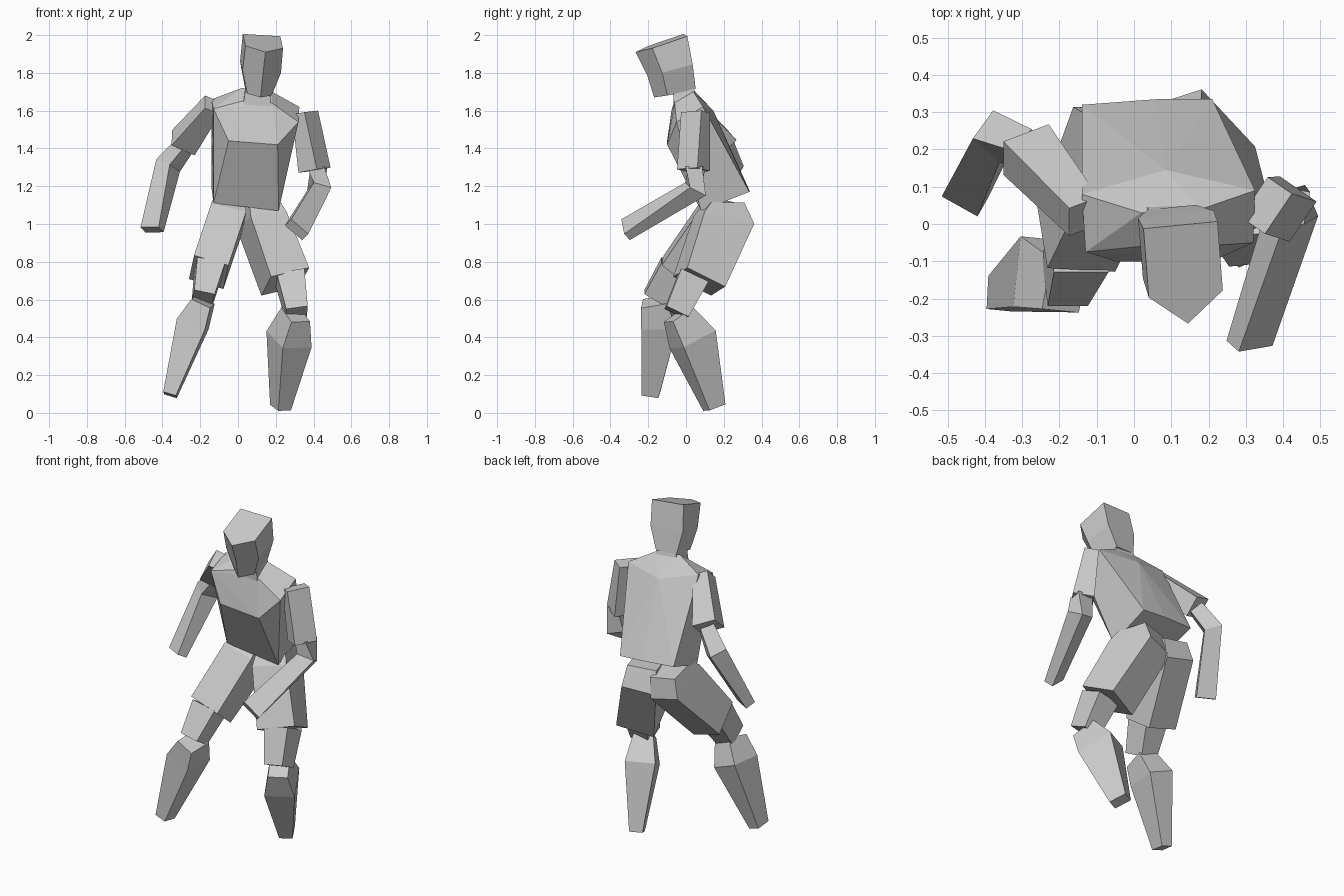
import bpy
import bmesh
from mathutils import Vector

cube = bpy.data.objects.get("Cube")
if cube:
    bpy.data.objects.remove(cube, do_unlink=True)

# One plain grey for the whole figure
grey = bpy.data.materials.new("plain_grey")
grey.use_nodes = True
colour = (0.6, 0.6, 0.6, 1)
grey.diffuse_color = colour
grey.node_tree.nodes["Principled BSDF"].inputs["Base Color"].default_value = colour

BOX = [(-.5, -.5), (.5, -.5), (.5, .5), (-.5, .5)]
SKULL = [(-.5, -.5), (.5, -.5), (.5, .2), (0, .5), (-.5, .2)]


def finish(name, bm):
    """Turn a bmesh into a flat shaded object."""
    bmesh.ops.recalc_face_normals(bm, faces=bm.faces[:])
    mesh = bpy.data.meshes.new(name)
    bm.to_mesh(mesh)
    bm.free()
    mesh.materials.append(grey)
    part = bpy.data.objects.new(name, mesh)
    bpy.context.collection.objects.link(part)
    return part


def limb(name, facing, *sections, profile=BOX):
    """Loft a profile along a bone; a section is x, y, z, width, depth."""
    bm = bmesh.new()
    centres = [Vector(section[:3]) for section in sections]
    steps = [(b - a).normalized() for a, b in zip(centres, centres[1:])]
    rings = []
    for i, (centre, section) in enumerate(zip(centres, sections)):
        before = steps[max(i - 1, 0)]
        after = steps[min(i, len(steps) - 1)]
        along = (before + after).normalized()
        front = Vector(facing)
        front = (front - along * front.dot(along)).normalized()
        side = along.cross(front)
        width, depth = section[3:]
        rings.append([bm.verts.new(centre + side * (u * width) + front * (v * depth))
                      for u, v in profile])
    for upper, lower in zip(rings, rings[1:]):
        for i in range(len(profile)):
            j = (i + 1) % len(profile)
            bm.faces.new((upper[i], upper[j], lower[j], lower[i]))
    bm.faces.new(rings[0])
    bm.faces.new(rings[-1])
    return finish(name, bm)


def hull(name, *outlines):
    """Wrap a faceted solid around a few outlines."""
    bm = bmesh.new()
    for outline in outlines:
        for point in outline:
            bm.verts.new(point)
    result = bmesh.ops.convex_hull(bm, input=bm.verts[:])
    loose = [v for v in result["geom_interior"] if isinstance(v, bmesh.types.BMVert)]
    bmesh.ops.delete(bm, geom=loose, context="VERTS")
    bmesh.ops.dissolve_limit(bm, angle_limit=.03, verts=bm.verts[:], edges=bm.edges[:])
    return finish(name, bm)


# Head and neck, tipped forward
limb("head", (.08, -1, -.3),
     (.135, -.135, 1.955, .2, .28),
     (.122, -.09, 1.82, .205, .24),
     (.11, -.062, 1.695, .13, .22), profile=SKULL)
limb("neck", (0, -1, -.3),
     (.105, -.02, 1.75, .12, .1),
     (.1, 0, 1.63, .15, .13))

# Torso: collar, shoulders, chest edge and waist
collar = [(.02, .03, 1.72), (.18, .04, 1.7), (.18, -.06, 1.64), (.02, -.06, 1.65)]
shoulders = [(-.14, .08, 1.66), (.085, .145, 1.6), (.325, .09, 1.62),
             (.32, -.05, 1.54), (-.13, -.075, 1.61)]
chest = [(-.05, -.1, 1.44), (.21, -.1, 1.42)]
waist = [(-.14, .32, 1.19), (.06, .335, 1.18), (.21, .335, 1.17),
         (.215, .08, 1.07), (-.13, .08, 1.11)]
hull("torso", collar, shoulders, chest, waist)

# Right arm, swung back and out
limb("right_upper_arm", (0, -.75, -.66),
     (-.135, .02, 1.63, .09, .1),
     (-.29, .2, 1.43, .14, .12))
limb("right_forearm", (.5, -.6, -.5),
     (-.28, .2, 1.42, .08, .08),
     (-.37, .235, 1.31, .1, .1),
     (-.455, .07, .97, .06, .11))

# Left arm, bent with the hand in front
limb("left_upper_arm", (-.55, -.8, 0),
     (.355, .05, 1.59, .08, .13),
     (.405, .04, 1.285, .12, .13))
limb("left_forearm", (.6, -.1, -.7),
     (.42, .05, 1.3, .09, .09),
     (.43, .05, 1.185, .1, .1),
     (.31, -.32, .97, .055, .12))

# Thighs, which also form the hips
limb("right_thigh", (.1, -.8, .5),
     (-.045, .21, 1.11, .17, .18),
     (-.06, .19, 1.03, .19, .27),
     (-.155, -.04, .745, .19, .21))
limb("left_thigh", (.2, -.85, .5),
     (.12, .2, 1.11, .17, .18),
     (.125, .2, 1.02, .2, .28),
     (.25, .07, .695, .22, .23))

# Knees showing below the thighs
limb("right_knee", (0, -1, 0),
     (-.15, -.06, .77, .15, .16),
     (-.185, -.16, .605, .11, .14))
limb("left_knee", (.1, -1, 0),
     (.275, .04, .72, .15, .16),
     (.31, -.05, .53, .115, .13))

# Shins, swelling at the calf and tapering to the ankle
limb("right_shin", (-.1, -1, 0),
     (-.185, -.165, .59, .11, .14),
     (-.24, -.135, .47, .16, .19),
     (-.36, -.187, .095, .07, .09))
limb("left_shin", (.45, -.9, 0),
     (.305, -.04, .52, .11, .14),
     (.27, .035, .39, .17, .21),
     (.225, .15, .028, .075, .1))
